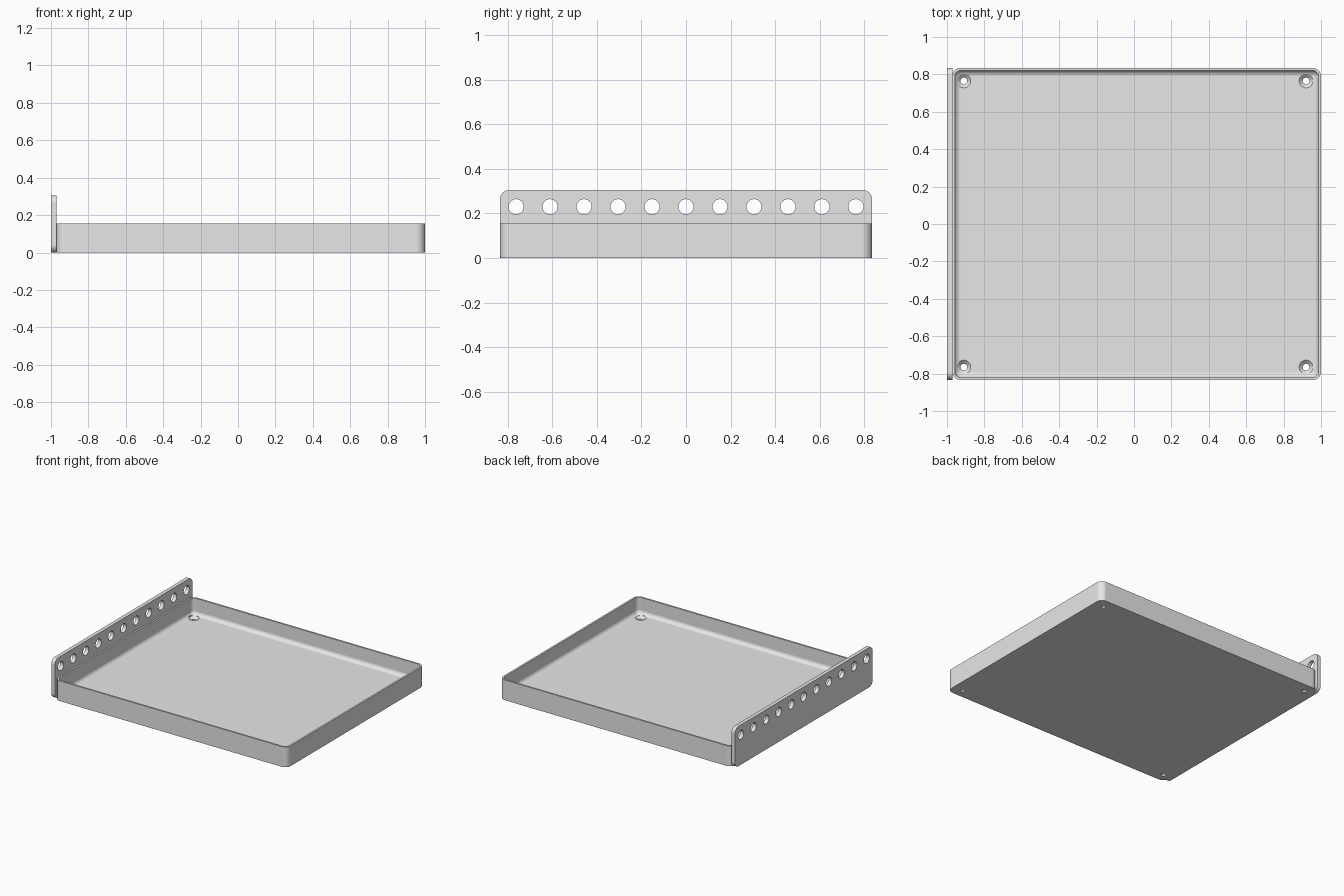
import bpy, bmesh
from math import sin, cos, pi, radians

cube = bpy.data.objects.get("Cube")
if cube:
    bpy.data.objects.remove(cube, do_unlink=True)

grey = bpy.data.materials.new("plain grey")
grey.use_nodes = True
grey.diffuse_color = (0.8, 0.8, 0.8, 1)
grey.node_tree.nodes["Principled BSDF"].inputs["Base Color"].default_value = (0.8, 0.8, 0.8, 1)


def rounded_rect(a0, a1, b0, b1, r, steps=8):
    """Outline of a rectangle with rounded corners, anticlockwise."""
    centres = [(a1 - r, b1 - r), (a0 + r, b1 - r), (a0 + r, b0 + r), (a1 - r, b0 + r)]
    return [(ca + r * cos((q + i / steps) * pi / 2), cb + r * sin((q + i / steps) * pi / 2))
            for q, (ca, cb) in enumerate(centres) for i in range(steps + 1)]


def loft(bm, loops):
    """Skin a stack of equal loops and cap both ends."""
    rings = [[bm.verts.new(p) for p in loop] for loop in loops]
    n = len(rings[0])
    for low, high in zip(rings, rings[1:]):
        for i in range(n):
            j = (i + 1) % n
            bm.faces.new((low[i], low[j], high[j], high[i]))
    bm.faces.new(rings[0][::-1])
    bm.faces.new(rings[-1])


def make_object(name, bm):
    bmesh.ops.recalc_face_normals(bm, faces=bm.faces)
    mesh = bpy.data.meshes.new(name)
    bm.to_mesh(mesh)
    bm.free()
    mesh.materials.append(grey)
    ob = bpy.data.objects.new(name, mesh)
    bpy.context.collection.objects.link(ob)
    return ob


def finish(ob, cutter):
    """Cut the holes, drop the cutter and shade the part."""
    mod = ob.modifiers.new("holes", 'BOOLEAN')
    mod.operation, mod.solver, mod.object = 'DIFFERENCE', 'EXACT', cutter
    bpy.context.view_layer.update()
    graph = bpy.context.evaluated_depsgraph_get()
    ob.data = bpy.data.meshes.new_from_object(ob.evaluated_get(graph))
    ob.modifiers.clear()
    bpy.data.objects.remove(cutter, do_unlink=True)
    bpy.ops.object.select_all(action='DESELECT')
    ob.select_set(True)
    bpy.context.view_layer.objects.active = ob
    bpy.ops.object.shade_smooth_by_angle(angle=radians(35))
    weighted = ob.modifiers.new("even shading", 'WEIGHTED_NORMAL')
    weighted.weight = 100
    weighted.keep_sharp = True


def circle(r, n=32):
    return [(r * cos(2 * pi * i / n), r * sin(2 * pi * i / n)) for i in range(n)]


# Tray: outer wall, rim, inner wall, rounded inner foot, floor
LEFT, RIGHT, HALF, HEIGHT = -0.972, 1.0, 0.835, 0.155
CORNER, WALL, FILLET, FLOOR = 0.046, 0.014, 0.03, 0.03
profile = [(0, 0), (0, HEIGHT), (WALL, HEIGHT)]
for k in range(7):
    t = k / 6 * pi / 2
    profile.append((WALL + FILLET * (1 - cos(t)), FLOOR + FILLET * (1 - sin(t))))
bm = bmesh.new()
loft(bm, [[(x, y, z) for x, y in rounded_rect(LEFT + d, RIGHT - d, d - HALF, HALF - d, CORNER - d)]
          for d, z in profile])
tray = make_object("tray", bm)

# Countersunk screw holes in the tray corners
bm = bmesh.new()
for cx in (-0.91, 0.92):
    for cy in (-0.765, 0.765):
        loft(bm, [[(cx + x, cy + y, z) for x, y in circle(r)]
                  for r, z in ((0.018, -0.02), (0.018, 0.012), (0.037, FLOOR), (0.037, 0.1))])
finish(tray, make_object("screw_hole_cutter", bm))

# Upright mounting plate along the right side
bm = bmesh.new()
loft(bm, [[(x, y, z) for y, z in rounded_rect(-HALF, HALF, 0, 0.305, 0.042)]
          for x in (-1.0, -0.971)])
plate = make_object("mounting_plate", bm)

# Row of round holes through the plate
bm = bmesh.new()
for i in range(-5, 6):
    loft(bm, [[(x, i * 0.1525 + y, 0.23 + z) for y, z in circle(0.034)] for x in (-1.1, -0.9)])
finish(plate, make_object("plate_hole_cutter", bm))
